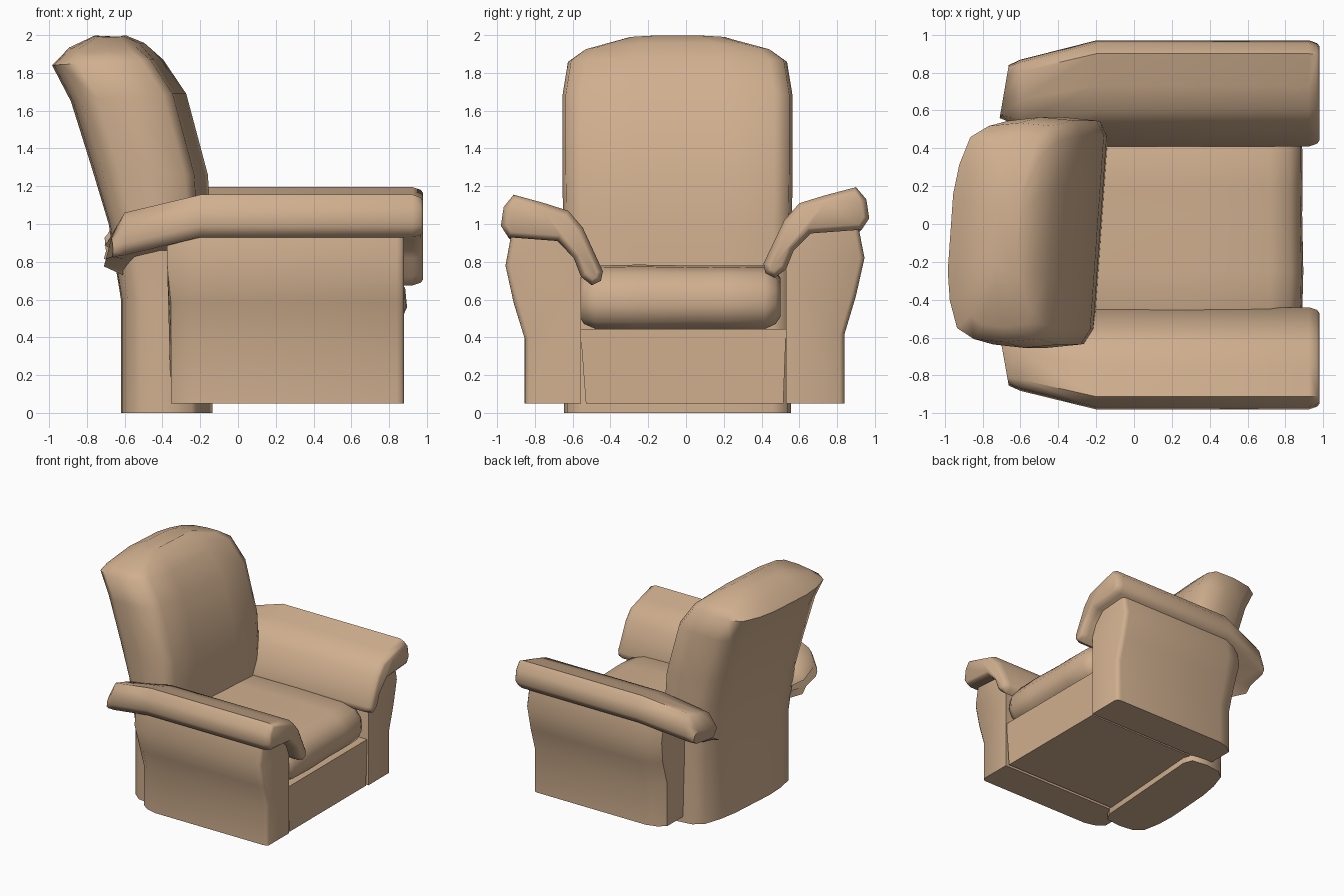
import bpy, bmesh, math
from mathutils import Vector

if "Cube" in bpy.data.objects:
    bpy.data.objects.remove(bpy.data.objects["Cube"])

mat = bpy.data.materials.new("tan_upholstery")
mat.diffuse_color = (0.63, 0.43, 0.275, 1)
mat.use_nodes = True
mat.node_tree.nodes["Principled BSDF"].inputs["Base Color"].default_value = mat.diffuse_color


def loft(name, rings, angle=45):
    """Skin equal-length rings, cap both ends and smooth."""
    bm = bmesh.new()
    vs = [[bm.verts.new(p) for p in r] for r in rings]
    n = len(rings[0])
    for a, b in zip(vs, vs[1:]):
        for i in range(n):
            j = (i + 1) % n
            bm.faces.new((a[i], a[j], b[j], b[i]))
    bm.faces.new(vs[0])
    bm.faces.new(vs[-1][::-1])
    bmesh.ops.recalc_face_normals(bm, faces=bm.faces[:])
    me = bpy.data.meshes.new(name)
    bm.to_mesh(me)
    bm.free()
    ob = bpy.data.objects.new(name, me)
    bpy.context.collection.objects.link(ob)
    me.materials.append(mat)
    bpy.ops.object.select_all(action='DESELECT')
    ob.select_set(True)
    bpy.context.view_layer.objects.active = ob
    bpy.ops.object.shade_smooth_by_angle(angle=math.radians(angle))
    return ob


def inset(profile, d):
    """Offset a counter-clockwise 2D profile inward by d."""
    out = []
    for i, p in enumerate(profile):
        p = Vector(p)
        e1 = (p - Vector(profile[i - 1])).normalized()
        e2 = (Vector(profile[(i + 1) % len(profile)]) - p).normalized()
        nrm = Vector((-e1.y - e2.y, e1.x + e2.x)).normalized()
        out.append(tuple(p + nrm * d))
    return out


# Backrest: tilted plan sections (rear x, rear z, front x, front z, half width, crown)
half = [(0, 0.35), (0.04, 0.62), (0.13, 0.87), (0.3, 0.97), (0.6, 1.0), (0.92, 0.97), (1.0, 0.84), (1.0, 0.4)]
section = half + [(u, -v) for u, v in reversed(half)]
levels = [(-0.605, 0, -0.17, 0, 0.60, 0), (-0.605, 0.6, -0.17, 0.6, 0.60, 0),
          (-0.67, 1.0, -0.18, 1.0, 0.605, 0), (-0.76, 1.3, -0.195, 1.26, 0.61, 0),
          (-0.87, 1.65, -0.31, 1.69, 0.61, 0), (-0.97, 1.84, -0.43, 1.87, 0.58, 0),
          (-0.88, 1.94, -0.51, 1.965, 0.50, 0.04), (-0.75, 2.0, -0.60, 2.0, 0.25, 0.01)]
rings = []
for xr, zr, xf, zf, w, c in levels:
    rings.append([(xr + u * (xf - xr) + 0.07 * v * w, -0.045 + v * w,
                   zr + u * (zf - zr) - c * v * v) for u, v in section])
loft("backrest", rings, angle=62)

# Arm profiles in (y, z), counter-clockwise
pad = [(0.97, 1.03), (0.955, 1.13), (0.90, 1.195), (0.73, 1.15), (0.60, 1.11), (0.52, 1.02),
       (0.41, 0.79), (0.42, 0.74), (0.47, 0.715), (0.53, 0.76), (0.57, 0.86), (0.66, 0.95), (0.93, 0.97)]
panel = [(0.53, 0.05), (0.84, 0.05), (0.84, 0.42), (0.90, 0.62), (0.945, 0.82), (0.91, 1.0),
         (0.68, 1.0), (0.60, 0.95), (0.53, 0.76)]


def place(x, y, z, side):
    # The near arm sits slightly lower and narrower than the far arm
    if side > 0:
        return (x, y, z)
    return (x, -(0.44 + (y - 0.41) * 0.964), z - 0.04 * min(1, max(0, (z - 0.05) / 0.6)))


def pad_tail(y, z):
    # Tail of the pad hugs the rear corner of the backrest
    if y >= 0.57:
        return (-0.71 + (y - 0.57) * 0.12, 0.56 + (y - 0.57) * 0.70, 0.91 + (z - 1.07) * 0.45)
    return (-0.45, y * 0.86, 0.91 + (z - 1.07) * 0.5)


for side, label in ((1, "left"), (-1, "right")):
    # Rolled arm pad, dropping and tucking in behind the backrest
    stations = [[(0.98, y, z) for y, z in inset(pad, 0.032)],
                [(0.968, y, z) for y, z in inset(pad, 0.015)],
                [(0.925, y, z) for y, z in pad],
                [(-0.2, y, z) for y, z in pad],
                [(-0.60 if y >= 0.57 else -0.40, y * 0.885 + 0.01, z - 0.095) for y, z in pad],
                [pad_tail(y, z) for y, z in pad]]
    loft(label + "_arm_pad", [[place(*p, side) for p in r] for r in stations], angle=58)
    # Upholstered arm side with softened front and rear outer corners
    stations = []
    for x, t in ((0.88, 0.025), (0.865, 0.006), (0.84, 0), (-0.2, 0), (-0.29, 0.025), (-0.355, 0.075)):
        stations.append([(x - (0.02 if x < -0.3 and z > 0.7 else 0),
                          y - t * min(1, max(0, (y - 0.53) / 0.31)), z) for y, z in panel])
    loft(label + "_arm_side", [[place(*p, side) for p in r] for r in stations], angle=50)

# Seat base, tapering slightly toward the floor
loft("seat_base", [[(-0.3, -0.53, 0.05), (0.868, -0.53, 0.05), (0.868, 0.515, 0.05), (-0.3, 0.515, 0.05)],
                   [(-0.3, -0.56, 0.445), (0.868, -0.56, 0.445), (0.868, 0.53, 0.445), (-0.3, 0.53, 0.445)]])

# Seat cushion: rounded pillow sections stacked across the width
prof = [(-0.3, 0.44), (0.78, 0.44), (0.86, 0.48), (0.895, 0.56), (0.885, 0.66),
        (0.83, 0.74), (0.72, 0.775), (0.3, 0.785), (-0.3, 0.78)]
rings = []
for y, s in ((-0.565, 0.6), (-0.54, 0.82), (-0.48, 0.97), (-0.25, 1.0), (0.05, 0.97),
             (0.2, 0.98), (0.42, 0.97), (0.475, 0.82), (0.50, 0.6)):
    rings.append([(x - (1 - s) * 0.2 if x > 0 else x, y, 0.61 + (z - 0.61) * s) for x, z in prof])
loft("seat_cushion", rings, angle=50)
